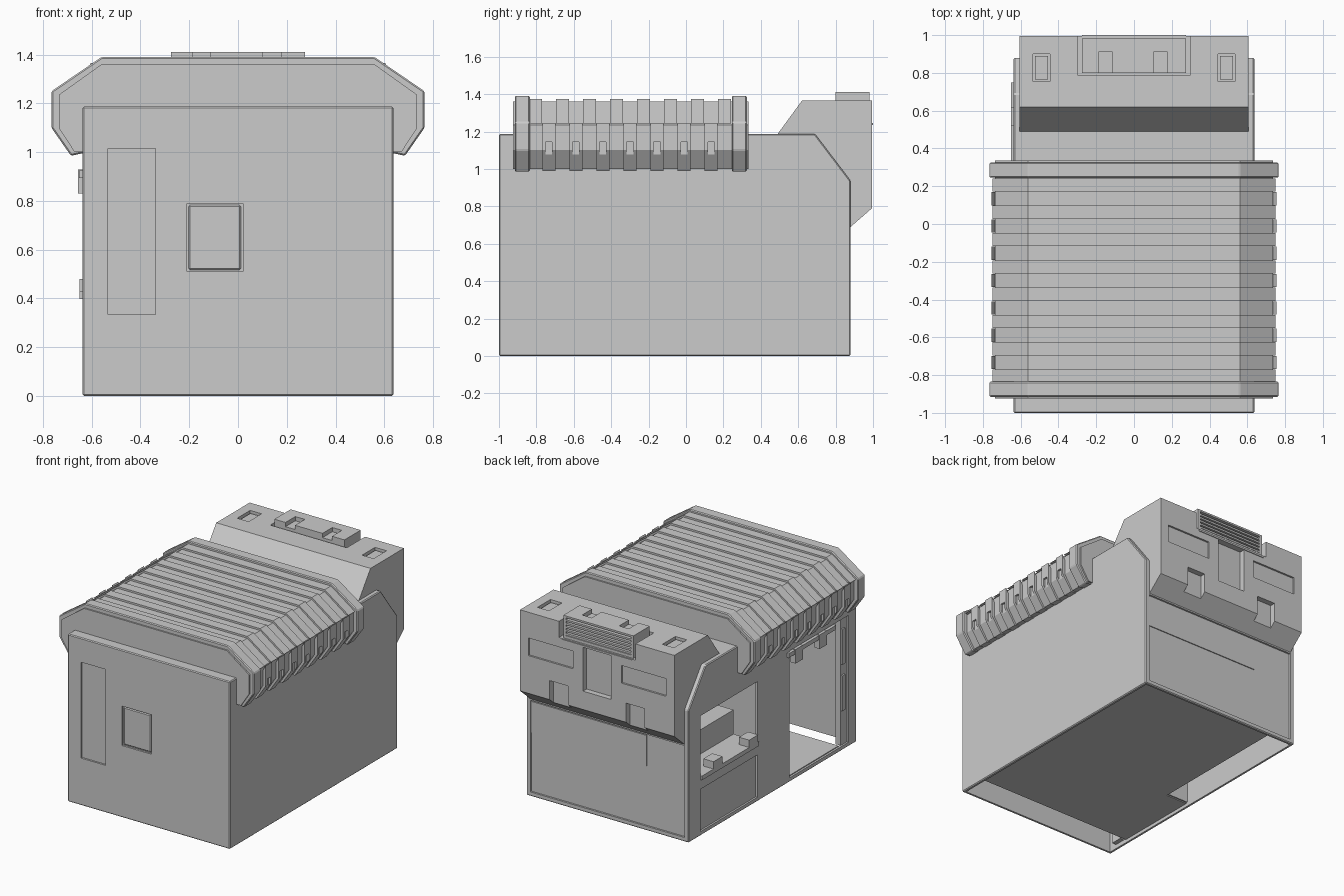
import bpy, bmesh

cube = bpy.data.objects.get("Cube")
if cube:
    bpy.data.objects.remove(cube, do_unlink=True)

grey = bpy.data.materials.new("light_grey")
grey.use_nodes = True
grey.diffuse_color = (0.6, 0.6, 0.6, 1)
grey.node_tree.nodes["Principled BSDF"].inputs["Base Color"].default_value = grey.diffuse_color

# Main measurements shared by the parts
FRONT, BACK, REAR_END = -1, 0.88, 0.995
SIDE, ROOF, HOOD_TOP = 0.637, 1.187, 1.365
SHELL, RECESS, EDGE = 0.02, 0.013, 0.006
WALL, FLOOR, SILL = 0.04, 0.03, 0.4
INNER, HOOD_SIDE = SIDE - SHELL, 0.605
OUTSIDE = 2


def span(centre, width):
    return centre - width / 2, centre + width / 2


def add_prism(bm, profile, ends, axis):
    """Extrude a profile along x (points are y, z) or along y (points are x, z)."""
    rings = []
    for end in ends:
        if axis == "x":
            rings.append([bm.verts.new((end, a, b)) for a, b in profile])
        else:
            rings.append([bm.verts.new((a, end, b)) for a, b in profile])
    near, far = rings
    bm.faces.new(near)
    bm.faces.new(far)
    for i in range(len(profile)):
        bm.faces.new((near[i - 1], near[i], far[i], far[i - 1]))


def add_box(bm, x, y, z):
    (left, right), (low, high) = x, z
    add_prism(bm, [(left, low), (right, low), (right, high), (left, high)], y, "y")


def finish(name, bm):
    bmesh.ops.recalc_face_normals(bm, faces=bm.faces)
    mesh = bpy.data.meshes.new(name)
    bm.to_mesh(mesh)
    bm.free()
    mesh.materials.append(grey)
    obj = bpy.data.objects.new(name, mesh)
    bpy.context.collection.objects.link(obj)
    return obj


def prism(name, profile, ends, axis):
    bm = bmesh.new()
    add_prism(bm, profile, ends, axis)
    return finish(name, bm)


def boxes(name, *parts):
    bm = bmesh.new()
    for part in parts:
        add_box(bm, *part)
    return finish(name, bm)


def apply(obj, modifier):
    bpy.context.view_layer.objects.active = obj
    bpy.ops.object.modifier_apply(modifier=modifier.name)


def cut(obj, cutter):
    cutter.hide_render = True
    modifier = obj.modifiers.new("cut", "BOOLEAN")
    modifier.solver = "EXACT"
    modifier.object = cutter
    apply(obj, modifier)
    bpy.data.objects.remove(cutter, do_unlink=True)


def bevel(obj):
    modifier = obj.modifiers.new("bevel", "BEVEL")
    modifier.width = EDGE
    modifier.segments = 1
    apply(obj, modifier)


def flip(profile):
    return [(-x, z) for x, z in reversed(profile)]


def side_profile(inset, bottom):
    front, back, top = FRONT + inset, BACK - inset, ROOF - inset
    return [(front, bottom), (back, bottom), (back, top - 0.25), (back - 0.19, top), (front, top)]


def roof_edge(grow):
    """Half of the roof section: top, shoulder, elbow, hem and inner end."""
    reach = 0.735 + grow
    return [(0.56, 1.36 + grow), (reach, 1.235 + grow / 2), (reach, 1.1),
            (0.67 + grow / 2, 1 - grow / 2), (INNER, 1)]


# Hollow body, open underneath
body = prism("body_shell", side_profile(0, 0), (-SIDE, SIDE), "x")
bevel(body)
cut(body, prism("cavity", side_profile(SHELL, -SHELL), (-INNER, INNER), "x"))

# Door, service window and recessed panels
through_side = (-OUTSIDE, SHELL - INNER)
into_side = (-OUTSIDE, RECESS - SIDE)
into_front = (-OUTSIDE, FRONT + RECESS)
window_y, door_y = (0.11, 0.75), (-0.91, -0.25)
cut(body, boxes("openings",
                (through_side, door_y, (FLOOR, 0.93)),
                (through_side, window_y, (SILL, 0.85)),
                (into_side, window_y, (FLOOR, 0.33)),
                (span(-0.435, 0.195), into_front, span(0.675, 0.68)),
                (span(-0.095, 0.23), into_front, span(0.65, 0.28)),
                (span(0, HOOD_SIDE * 2), (BACK - RECESS, OUTSIDE), (FLOOR, 0.68))))
bevel(boxes("front_hatch", (span(-0.095, 0.215), span(FRONT + RECESS, RECESS), span(0.65, 0.265))))
boxes("back_plate", ((-0.3, HOOD_SIDE), span(BACK - RECESS, RECESS), (0.45, 0.67)))

# Floors and interior
inside = (-INNER - EDGE, INNER + EDGE)
partition_y, cabin_x = -0.2, -0.45
boxes("front_floor", (inside, (-0.82, partition_y), span(FLOOR, RECESS)))
boxes("rear_floor", ((cabin_x, INNER), (partition_y, BACK - SHELL), span(FLOOR, RECESS)))
boxes("partition", (inside, span(partition_y, SHELL), (FLOOR, ROOF - RECESS)))
boxes("service_counter",
      ((-SIDE - RECESS, cabin_x), window_y, span(SILL + RECESS, FLOOR)),
      *[((-SIDE - RECESS, -0.57), span(y, 0.1), (SILL, 0.48)) for y in (0.17, 0.57)])
boxes("lower_cabinet", ((cabin_x, INNER), (0.11, BACK - WALL), (FLOOR, 0.6)))
boxes("upper_cabinet", ((cabin_x, INNER), (0.2, BACK - WALL), (0.72, 0.92)))

# Sliding door rail, hangers and post
boxes("door_rail", (span(-SIDE, FLOOR), (-0.75, -0.22), span(0.91, FLOOR)),
      *[(span(-SIDE, WALL), span(y, WALL * 2), (0.83, 0.93)) for y in (-0.33, -0.6)])
boxes("door_post", (span(-HOOD_SIDE, WALL), span(-0.88, WALL * 2), (FLOOR, 0.93)),
      *[(span(-INNER, WALL), span(-0.86, FLOOR), span(z, 0.25)) for z in (SILL, 0.73)])

# Roof cover with heavy end ribs
cover = roof_edge(0)
prism("roof_cover", cover + flip(cover), (-0.925, 0.335), "y")
rib = roof_edge(FLOOR)
for name, y in (("front_roof_rib", -0.875), ("rear_roof_rib", 0.285)):
    bevel(prism(name, rib + flip(rib), span(y, WALL * 2), "y"))

# Raised bands over the top, alternating with pocketed pads along both edges
PITCH, PAD = 0.1445, 0.07
band, pad = roof_edge(RECESS)[:2], roof_edge(SHELL)[1:]
bands, pads, pockets = bmesh.new(), bmesh.new(), bmesh.new()
for i in range(8):
    add_prism(bands, band + flip(band), span(-0.805 + PITCH * i, PAD), "y")
for i in range(7):
    y = -0.733 + PITCH * i
    for profile in (pad, flip(pad)):
        add_prism(pads, profile, span(y, PAD), "y")
    for side in (-1, 1):
        add_box(pockets, span(side * 0.76, WALL), span(y, PAD / 2), span(1.11, PAD))
finish("roof_bands", bands)
cut(finish("roof_edge_pads", pads), finish("pad_pockets", pockets))

# Rear overhang
hood = prism("rear_hood", [(0.49, ROOF), (0.62, HOOD_TOP), (REAR_END, HOOD_TOP),
                           (REAR_END, 0.79), (BACK, 0.69), (BACK - RECESS, 0.9),
                           (0.66, ROOF - RECESS)], (-HOOD_SIDE, HOOD_SIDE), "x")
into_back = (REAR_END - RECESS, OUTSIDE)
into_top = (HOOD_TOP - FLOOR, OUTSIDE)
recesses = [(span(0, 0.6), (0.79, OUTSIDE), (1.25, OUTSIDE)),
            (span(0, 0.22), (REAR_END - WALL, OUTSIDE), (0.92, 1.24))]
lamps = []
for side in (-1, 1):
    recesses += [(span(side * 0.49, 0.09), span(0.827, 0.145), into_top),
                 (span(side * 0.365, 0.35), into_back, span(1.12, 0.125)),
                 (span(side * 0.3, 0.145), (REAR_END - WALL, OUTSIDE), (0.6, 0.925))]
    lamps.append((span(side * 0.49, 0.07), span(0.827, 0.125), span(HOOD_TOP - FLOOR, FLOOR)))
cut(hood, boxes("hood_recesses", *recesses))
boxes("hood_lamps", *lamps)

# Vent housing with louvres across its back
VENT_TOP, VENT_BASE, VENT_WIDTH = 1.41, 1.24, 0.55
vent = boxes("vent_housing", (span(0, VENT_WIDTH), (0.8, REAR_END - RECESS), (VENT_BASE, VENT_TOP)))
notches = [(span(x, 0.075), (0, 0.91), (VENT_TOP - FLOOR, OUTSIDE)) for x in (-0.15, 0.14)]
grille_x = span(0, VENT_WIDTH - WALL)
cut(vent, boxes("vent_recesses", *notches,
                (grille_x, (0.95, OUTSIDE), (VENT_BASE + FLOOR, VENT_TOP - RECESS))))
boxes("vent_louvres", *[(grille_x, span(0.96, WALL), span(VENT_BASE + WALL + i * 0.024, RECESS))
                        for i in range(5)])
boxes("vent_sill", (span(0, VENT_WIDTH), (0.95, 1), span(VENT_BASE, RECESS)))
